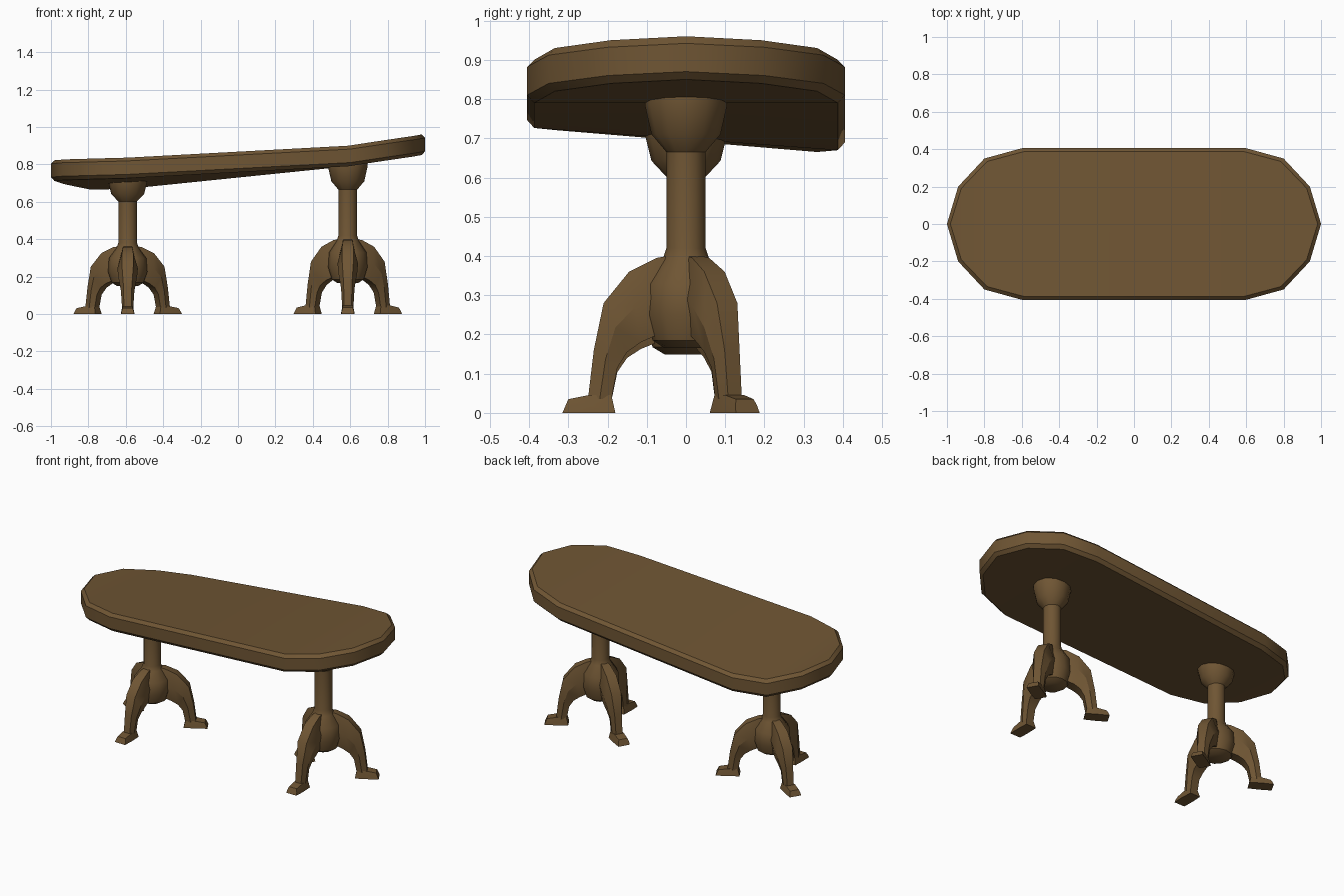
import bpy, bmesh, math
from mathutils import Matrix

if "Cube" in bpy.data.objects:
    bpy.data.objects.remove(bpy.data.objects["Cube"])

wood = bpy.data.materials.new("brown wood")
wood.diffuse_color = (0.16, 0.092, 0.034, 1)
wood.use_nodes = True
wood.node_tree.nodes["Principled BSDF"].inputs["Base Color"].default_value = wood.diffuse_color


def finish(bm, name, angle=35):
    bmesh.ops.recalc_face_normals(bm, faces=bm.faces[:])
    me = bpy.data.meshes.new(name)
    bm.to_mesh(me)
    bm.free()
    me.materials.append(wood)
    ob = bpy.data.objects.new(name, me)
    bpy.context.collection.objects.link(ob)
    bpy.ops.object.select_all(action='DESELECT')
    bpy.context.view_layer.objects.active = ob
    ob.select_set(True)
    bpy.ops.object.shade_smooth_by_angle(angle=math.radians(angle))
    return ob


def bridge(bm, a, b):
    n = len(a)
    for i in range(n):
        j = (i + 1) % n
        bm.faces.new((a[i], a[j], b[j], b[i]))


# Warped table top: stations of x, half width, underside height, sideways tilt
stations = [(-1, 0, .712, 0), (-.94, .2, .705, -.06), (-.8, .35, .693, -.08), (-.6, .405, .698, -.07),
            (.6, .405, .79, 0), (.8, .35, .82, 0), (.94, .2, .84, 0), (1, 0, .85, 0)]


def table_top():
    bm = bmesh.new()
    outline = [(s, -1) for s in stations] + [(s, 1) for s in stations[-2:0:-1]]
    rings = []
    for inset, lift in ((.018, 0), (0, .02), (0, .092), (.018, .11)):
        k = 1 - inset
        ky = 1 - inset / .405
        rings.append([bm.verts.new((x * k, side * w * ky, z + lift + tilt * side * w))
                      for (x, w, z, tilt), side in outline])
    for a, b in zip(rings, rings[1:]):
        bridge(bm, a, b)
    # caps made of strips across the table
    n = len(outline)
    for r in (rings[0], rings[-1]):
        for i in range(len(stations) - 1):
            quad = [r[i], r[i + 1], r[(n - i - 1) % n], r[(n - i) % n]]
            bm.faces.new(list(dict.fromkeys(quad)))
    finish(bm, "table_top")


# Turned column: radius, height
column_profile = [(.055, .165), (.085, .185), (.105, .25), (.1, .33), (.06, .39), (.05, .42),
                  (.05, .665), (.088, .71), (.105, .785), (.105, .805)]


def column(name, x, scale):
    bm = bmesh.new()
    rings = [[bm.verts.new((x + r * math.cos(math.tau * i / 12), r * math.sin(math.tau * i / 12), z * scale))
              for i in range(12)] for r, z in column_profile]
    for a, b in zip(rings, rings[1:]):
        bridge(bm, a, b)
    bm.faces.new(rings[0])
    bm.faces.new(rings[-1])
    finish(bm, name)


# Curved leg and foot: outer r, outer z, inner r, inner z, outer / middle / inner half widths
leg_path = [(.045, .40, .04, .205, .02, .035, .03), (.075, .395, .07, .20, .025, .045, .03),
            (.145, .36, .115, .18, .03, .055, .035), (.21, .28, .15, .155, .03, .05, .033),
            (.235, .16, .175, .115, .022, .036, .026), (.25, .035, .19, .035, .02, .03, .024)]
foot_path = [(.19, .045, .18, 0, .026, .03, .034), (.25, .045, .25, 0, .028, .033, .037),
             (.30, .035, .315, 0, .026, .032, .035)]


def leg(name, x, scale, angle):
    bm = bmesh.new()
    for path in (leg_path, foot_path):
        rings = []
        for ro, zo, ri, zi, wo, wm, wi in path:
            rm, zm = (ro + ri) / 2, (zo + zi) / 2
            pts = [(ro, -wo, zo), (rm, -wm, zm), (ri, -wi, zi), (ri, wi, zi), (rm, wm, zm), (ro, wo, zo)]
            rings.append([bm.verts.new(p) for p in pts])
        for a, b in zip(rings, rings[1:]):
            bridge(bm, a, b)
        bm.faces.new(rings[0])
        bm.faces.new(rings[-1])
    bm.transform(Matrix.Translation((x, 0, 0)) @ Matrix.Rotation(math.radians(angle), 4, 'Z')
                 @ Matrix.Diagonal((1, 1, scale, 1)))
    finish(bm, name, 30)


table_top()
for side, x, scale in (("left", -.59, .905), ("right", .587, 1)):
    column(side + "_column", x, scale)
    for part, angle in (("front", -90), ("back_right", 30), ("back_left", 150)):
        leg(f"{side}_{part}_leg", x, scale, angle)
